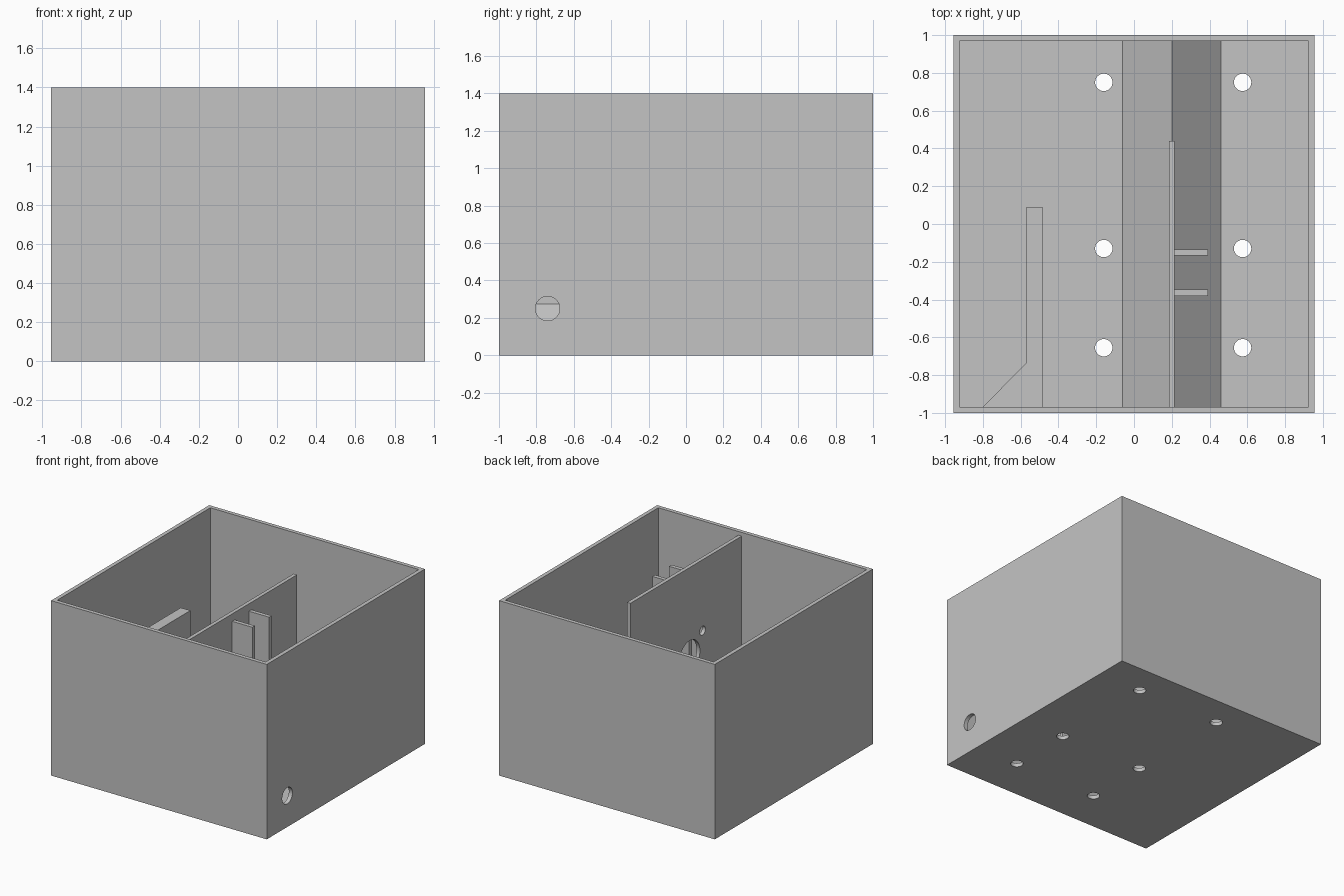
import bpy, math

cube = bpy.data.objects.get("Cube")
if cube:
    bpy.data.objects.remove(cube, do_unlink=True)

# Overall sizes
W, D, H = 0.955, 1.0, 1.4       # half width, half depth, height
T = 0.032                       # wall thickness
FLOOR = 0.03
IN_X, IN_Y = W - T, D - T       # inner half sizes

grey = bpy.data.materials.new("matte_grey")
grey.use_nodes = True
colour = (0.55, 0.55, 0.55, 1)
grey.diffuse_color = colour
grey.node_tree.nodes["Principled BSDF"].inputs["Base Color"].default_value = colour


def prism(name, outline, axis, start, end):
    """Extrude a 2D outline along 'y' (outline in x, z) or 'z' (outline in x, y)."""
    place = (lambda a, b, t: (a, t, b)) if axis == "y" else (lambda a, b, t: (a, b, t))
    n = len(outline)
    verts = [place(a, b, t) for t in (start, end) for a, b in outline]
    faces = [tuple(range(n)), tuple(range(n, 2 * n))]
    faces += [(i, (i + 1) % n, n + (i + 1) % n, n + i) for i in range(n)]
    mesh = bpy.data.meshes.new(name)
    mesh.from_pydata(verts, [], faces)
    obj = bpy.data.objects.new(name, mesh)
    bpy.context.collection.objects.link(obj)
    mesh.materials.append(grey)
    activate(obj)
    bpy.ops.object.mode_set(mode="EDIT")
    bpy.ops.mesh.select_all(action="SELECT")
    bpy.ops.mesh.normals_make_consistent(inside=False)
    bpy.ops.object.mode_set(mode="OBJECT")
    return obj


def activate(obj):
    bpy.ops.object.select_all(action="DESELECT")
    obj.select_set(True)
    bpy.context.view_layer.objects.active = obj


def box(name, x0, x1, y0, y1, z0, z1):
    return prism(name, [(x0, y0), (x1, y0), (x1, y1), (x0, y1)], "z", z0, z1)


def rod(name, radius, depth, location, along_x=False):
    turn = (0, math.pi / 2, 0) if along_x else (0, 0, 0)
    bpy.ops.mesh.primitive_cylinder_add(vertices=48, radius=radius, depth=depth,
                                        location=location, rotation=turn)
    obj = bpy.context.object
    obj.name = name
    obj.data.materials.append(grey)
    return obj


def cut(target, cutter):
    """Subtract the cutter from the target and throw the cutter away."""
    cutter.hide_render = True
    mod = target.modifiers.new("cut", "BOOLEAN")
    mod.operation, mod.solver, mod.object = "DIFFERENCE", "EXACT", cutter
    activate(target)
    bpy.ops.object.modifier_apply(modifier=mod.name)
    bpy.data.objects.remove(cutter, do_unlink=True)


# Open-topped case with drain holes in the floor and a cable hole in one side
case = box("open_case", -W, W, -D, D, 0, H)
cut(case, box("cavity_cutter", -IN_X, IN_X, -IN_Y, IN_Y, FLOOR, H + 0.2))
for x in (-0.16, 0.575):
    for y in (-0.655, -0.13, 0.75):
        cut(case, rod("drain_cutter", 0.046, 0.2, (x, y, 0)))
cut(case, rod("cable_cutter", 0.065, 0.2, (W, -0.74, 0.25), True))

# Sloped ridge along the floor
prism("floor_ridge", [(-0.06, FLOOR), (0.46, FLOOR), (0.2, FLOOR + 0.26)],
      "y", -IN_Y, IN_Y)

# Upright partition on the ridge, with one large and one small hole
partition = box("partition", 0.185, 0.215, -IN_Y, 0.44, FLOOR, 1.37)
cut(partition, rod("large_hole_cutter", 0.13, 0.2, (0.2, -0.31, 0.655), True))
cut(partition, rod("small_hole_cutter", 0.036, 0.2, (0.2, -0.474, 0.803), True))

# Two ribs standing off the partition
for name, y in (("front_rib", -0.38), ("back_rib", -0.168)):
    box(name, 0.215, 0.393, y, y + 0.032, FLOOR, 1.31)

# Lower divider with an angled foot against the front wall
prism("low_divider", [(-0.8, -IN_Y), (-0.485, -IN_Y), (-0.485, 0.09),
                      (-0.57, 0.09), (-0.57, -0.735)], "z", FLOOR, 1.03)

# Smooth only the round hole walls
for obj in (case, partition):
    activate(obj)
    bpy.ops.object.shade_smooth_by_angle(angle=math.radians(30))
